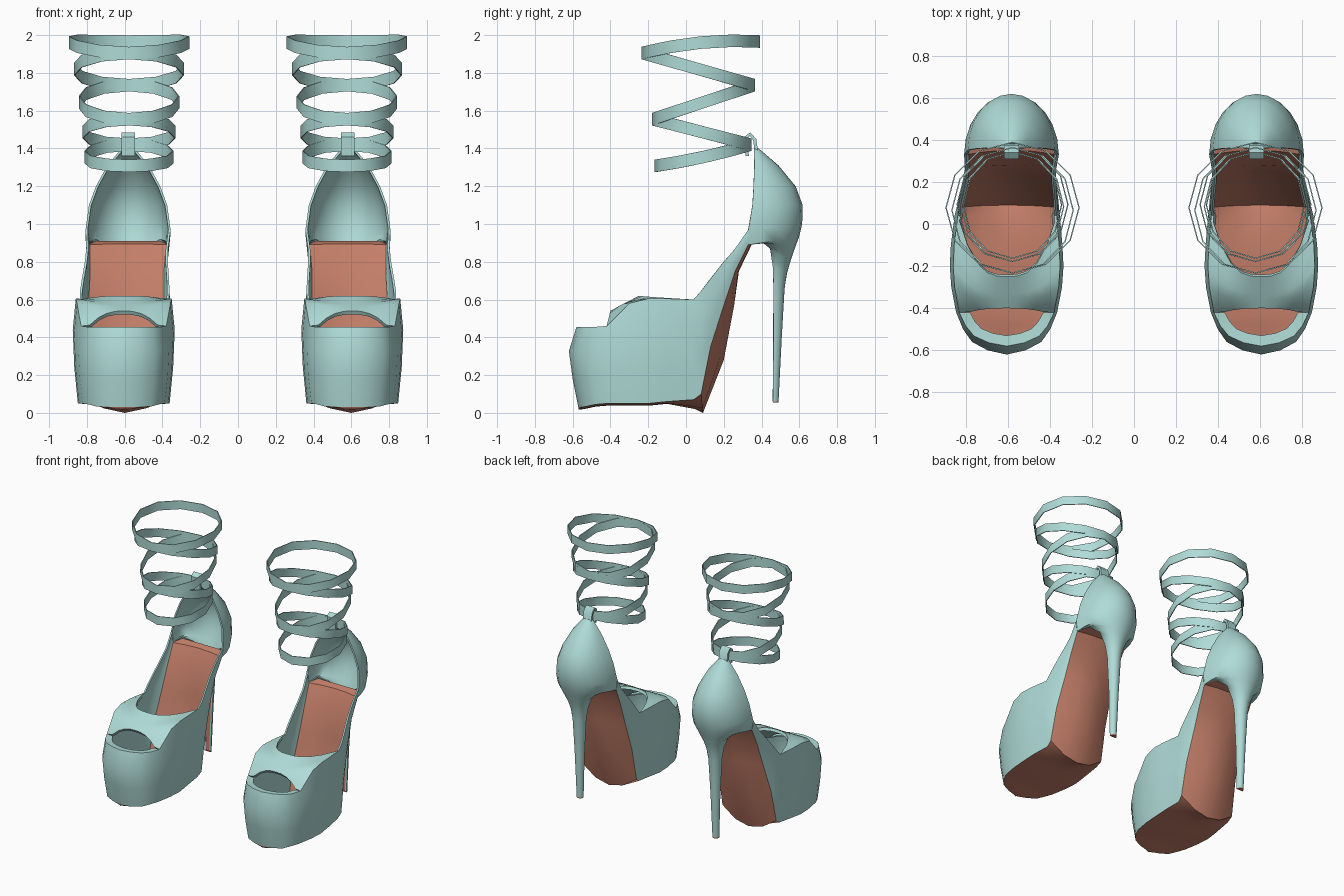
import bpy
import bmesh
import math
from mathutils import Vector

cube = bpy.data.objects.get("Cube")
if cube:
    bpy.data.objects.remove(cube)


def material(name, rgb):
    mat = bpy.data.materials.new(name)
    mat.use_nodes = True
    colour = (*rgb, 1)
    mat.diffuse_color = colour
    mat.node_tree.nodes["Principled BSDF"].inputs["Base Color"].default_value = colour
    return mat


TEAL = material("pale teal leather", (0.43, 0.71, 0.68))
BROWN = material("terracotta sole", (0.55, 0.21, 0.14))
SHARP = math.radians(45)


def loft(name, rows, mat, facing, closed=False, thick=0.0, cap=False):
    """Skin rows of points, face them one way and mirror them to the other shoe."""
    bm = bmesh.new()
    grid = [[bm.verts.new(p) for p in row] for row in rows]
    pairs = list(zip(grid, grid[1:]))
    if closed:
        pairs.append((grid[-1], grid[0]))
    for a, b in pairs:
        for i in range(len(a) - 1):
            bm.faces.new((a[i], a[i + 1], b[i + 1], b[i]))
    if cap:
        bm.faces.new(grid[-1])
    bmesh.ops.remove_doubles(bm, verts=bm.verts, dist=0.0005)
    bm.normal_update()
    if sum(f.normal.dot(Vector(facing)) * f.calc_area() for f in bm.faces) < 0:
        bmesh.ops.reverse_faces(bm, faces=bm.faces)
    mesh = bpy.data.meshes.new(name)
    bm.to_mesh(mesh)
    bm.free()
    mesh.materials.append(mat)
    ob = bpy.data.objects.new(name, mesh)
    bpy.context.collection.objects.link(ob)
    bpy.ops.object.select_all(action='DESELECT')
    ob.select_set(True)
    bpy.context.view_layer.objects.active = ob
    bpy.ops.object.shade_smooth_by_angle(angle=SHARP)
    if thick:
        solid = ob.modifiers.new("thickness", 'SOLIDIFY')
        solid.thickness = thick
        solid.offset = -1
        ob.modifiers.new("crisp rims", 'EDGE_SPLIT').split_angle = SHARP
    mirror = ob.modifiers.new("pair", 'MIRROR')
    mirror.use_mirror_merge = False
    return ob


def lerp(a, b, t):
    return a + (b - a) * t


def centre(y):
    return lerp(0.605, 0.582, min(max(y / 0.33, 0), 1))


# Upper: length, half width, lower edge height, top edge height
STATIONS = [
    (-0.62, 0.0, 0.03, 0.455), (-0.60, 0.09, 0.03, 0.455), (-0.56, 0.165, 0.035, 0.455),
    (-0.50, 0.207, 0.045, 0.455), (-0.42, 0.24, 0.05, 0.46), (-0.30, 0.263, 0.05, 0.58),
    (-0.20, 0.27, 0.05, 0.605), (-0.10, 0.265, 0.06, 0.605), (0.04, 0.25, 0.07, 0.60),
    (0.08, 0.243, 0.10, 0.645), (0.13, 0.235, 0.35, 0.71), (0.20, 0.222, 0.57, 0.80),
    (0.26, 0.217, 0.75, 0.87), (0.33, 0.225, 0.89, 0.97)]
VAMP_START, VAMP_END = -0.42, 0.04


def tuck(y, amount):
    """Pull the toe back at the top and bottom of the platform."""
    return VAMP_START + (y - VAMP_START) * amount if y < VAMP_START else y


def top_scale(y):
    return lerp(0.94, 1.0, min(max((y - VAMP_END) * 4, 0), 1))


def wall_column(station, side):
    y, w, low, high = station
    column = []
    for t, scale, pull in ((0, 0.9, 0.75), (0.35, 0.97, 0.9), (0.7, 1, 1), (1, top_scale(y), 0.8)):
        if y > VAMP_END:
            scale = lerp(scale, 1, 0.5)
        column.append((centre(y) + side * w * scale, tuck(y, pull), lerp(low, high, t)))
    return column


columns = [wall_column(s, 1) for s in reversed(STATIONS)]
columns += [wall_column(s, -1) for s in STATIONS[1:]]
loft("platform_upper", columns, TEAL, (0, -1, 0), thick=0.012)

# Rim around the open toe
TOE = [s for s in STATIONS if s[0] <= VAMP_START]
rim = []
for s, side in [(s, 1) for s in reversed(TOE)] + [(s, -1) for s in TOE[1:]]:
    x, y, z = wall_column(s, side)[-1]
    rim.append([(x, y, z), (lerp(centre(y), x, 0.77), tuck(s[0], 0.55), z - 0.004)])
loft("toe_rim", rim, TEAL, (0, 0, 1), thick=0.01)

# Vamp: arched band between the open toe and the curved throat
SIDE = [s for s in STATIONS if VAMP_START <= s[0] <= VAMP_END]


def vamp_point(i, f):
    y, w, _, high = SIDE[i]
    t = (y - VAMP_START) / (VAMP_END - VAMP_START)
    middle = 1 - min(abs(f) / lerp(0.82, 1, t), 1) ** 2.5
    front = VAMP_START + 0.02 * middle
    return (centre(y) + f * w * top_scale(y), lerp(front, -0.25 + 0.29 * abs(f) ** 3, t),
            lerp(high, lerp(0.54, 0.62, t), middle))


loft("vamp", [[vamp_point(i, k / 5) for k in range(-5, 6)] for i in range(len(SIDE))],
     TEAL, (0, 0, 1), thick=0.022)

# Sole: ridged underside, also seen from inside, that bulges behind the upper along the arch
RIDGE = {0.04: (0.05, 0.02), 0.08: (0.09, 0.0), 0.13: (0.20, 0.28), 0.20: (0.255, 0.57),
         0.26: (0.28, 0.75), 0.33: (0.35, 0.895)}
ACROSS = (-1, -0.5, 0, 0.5, 1)
sole = []
for s in STATIONS:
    right, left = wall_column(s, -1)[0], wall_column(s, 1)[0]
    ridge_y, ridge_z = RIDGE.get(s[0], (right[1], right[2] - 0.012))
    sole.append([(lerp(right[0], left[0], (f + 1) / 2), lerp(ridge_y, right[1], f * f),
                  lerp(ridge_z, right[2], f * f)) for f in ACROSS])
sole.append([(centre(1) + f * 0.17, 0.395, 0.91) for f in ACROSS])
loft("sole", sole, BROWN, (0, 0, -1))

# Heel cup running down into the stiletto: front height, back height, front, back, half width
HEEL = [(1.40, 1.40, 0.36, 0.385, 0.035), (1.31, 1.31, 0.362, 0.49, 0.11),
        (1.20, 1.20, 0.358, 0.58, 0.17), (1.10, 1.10, 0.352, 0.618, 0.207),
        (0.97, 1.00, 0.33, 0.615, 0.225), (0.89, 0.93, 0.33, 0.598, 0.214),
        (0.91, 0.87, 0.395, 0.576, 0.17), (0.87, 0.80, 0.445, 0.552, 0.105),
        (0.77, 0.74, 0.46, 0.535, 0.068), (0.68, 0.66, 0.463, 0.522, 0.052),
        (0.40, 0.40, 0.463, 0.507, 0.037), (0.06, 0.06, 0.46, 0.49, 0.026)]
SIDES = 12


def heel_ring(z_front, z_back, front, back, w):
    angles = [math.pi * k / SIDES for k in range(SIDES + 1)]
    return [(centre(1) + w * math.cos(a), lerp(front, back, math.sin(a)),
             lerp(z_front, z_back, math.sin(a))) for a in angles]


rings = [heel_ring(*level) for level in HEEL]
loft("heel", rings, TEAL, (0, 1, 0), thick=0.012)
loft("heel_breast", [[r[0], r[-1]] for r in rings[6:]], BROWN, (0, -1, 0))
tip = [[(x, y, z - dz) for x, y, z in rings[-1]] for dz in (0, 0.006)]
loft("heel_tip", tip, BROWN, (0, 0, -1), cap=True)

# Loop at the top of the heel cup that holds the straps
TAB = [(0.385, 1.36), (0.372, 1.45), (0.34, 1.485), (0.308, 1.46), (0.315, 1.36)]
loft("strap_loop", [[(centre(1) + dx, y, z) for dx in (-0.036, 0, 0.036)] for y, z in TAB],
     TEAL, (0, 0, 1), thick=0.018)

# Ankle straps: tilted loops meeting in turn at the front and the back
FRONT = [(-0.16, 1.308), (-0.175, 1.555), (-0.23, 1.905)]
BACK = [(0.34, 1.42), (0.36, 1.735), (0.385, 1.966)]
# Half width and upward bow of each loop
LOOPS = [(0.23, -0.01), (0.24, 0), (0.26, 0), (0.285, 0), (0.313, 0.025)]
RIBBON = 0.033
for n, (w, bow) in enumerate(LOOPS):
    (y0, z0), (y1, z1) = FRONT[(n + 1) // 2], BACK[n // 2]
    band = []
    for k in range(SIDES):
        a = 2 * math.pi * k / SIDES
        t = (1 - math.cos(a)) / 2
        x, y = 0.577 + w * math.sin(a), lerp(y0, y1, t)
        z = lerp(z0, z1, t) + bow * math.sin(a) ** 2
        band.append([(x, y, z - RIBBON), (x, y, z + RIBBON)])
    loft(f"ankle_strap_{n + 1}", band, TEAL, (0, 0, 1), closed=True, thick=0.006)
